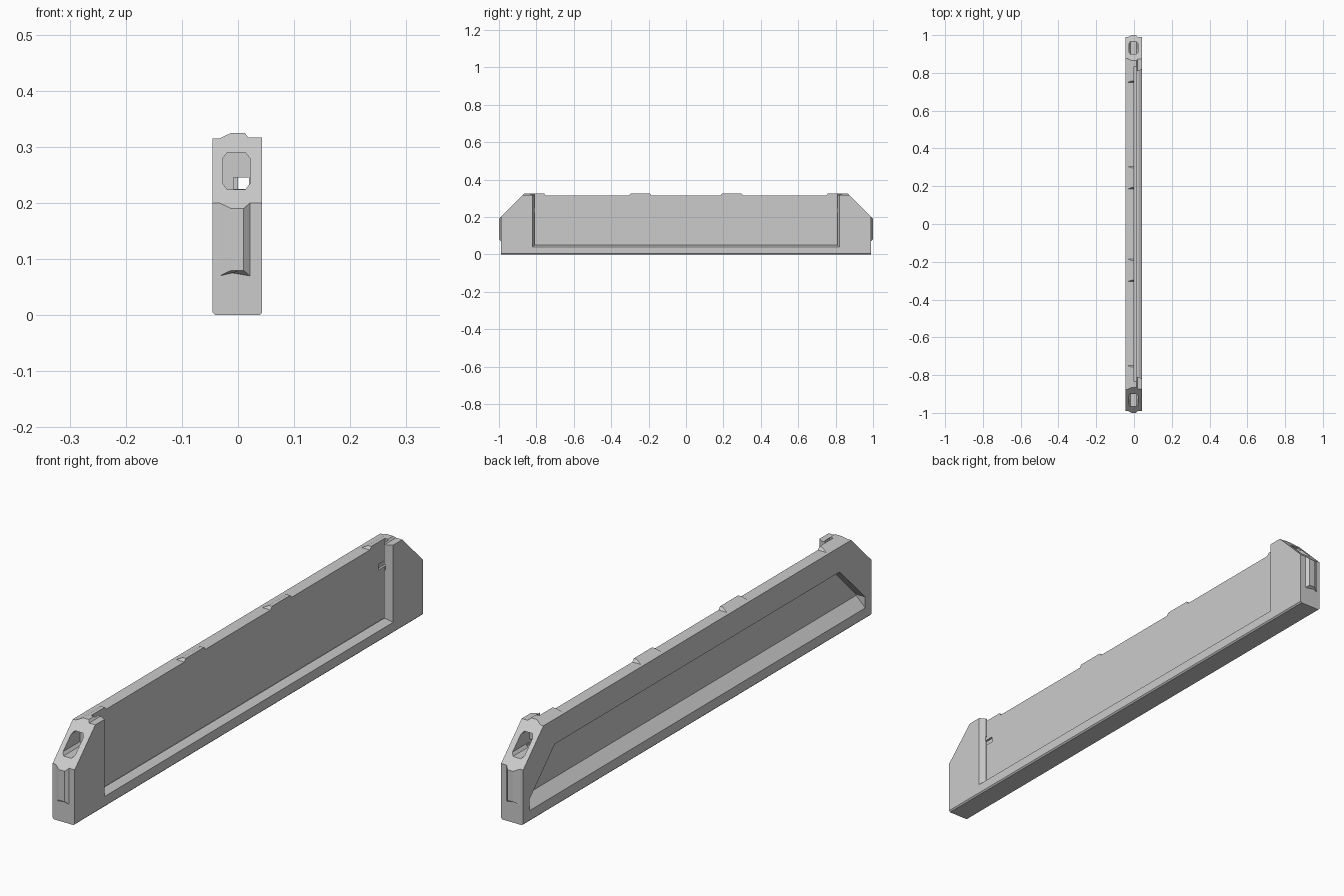
import bpy
import bmesh
from mathutils import Vector

old = bpy.data.objects.get("Cube")
if old:
    bpy.data.objects.remove(old, do_unlink=True)

grey = bpy.data.materials.new("plain_grey")
grey.use_nodes = True
COLOUR = (0.6, 0.6, 0.6, 1)
grey.diffuse_color = COLOUR
grey.node_tree.nodes["Principled BSDF"].inputs["Base Color"].default_value = COLOUR

# Each axis maps a 2D profile point and a depth to 3D
PLACE = {
    "x": lambda a, b, d: Vector((d, a, b)),
    "y": lambda a, b, d: Vector((a, d, b)),
    "z": lambda a, b, d: Vector((a, b, d)),
}


def prism(name, axis, near, far, start, end):
    """Loft between two matching profiles along an axis."""
    bm = bmesh.new()
    rings = [[bm.verts.new(PLACE[axis](a, b, d)) for a, b in pts]
             for pts, d in ((near, start), (far, end))]
    n = len(near)
    for i in range(n):
        j = (i + 1) % n
        bm.faces.new((rings[0][i], rings[0][j], rings[1][j], rings[1][i]))
    bm.faces.new(rings[0][::-1])
    bm.faces.new(rings[1])
    bmesh.ops.recalc_face_normals(bm, faces=bm.faces)
    mesh = bpy.data.meshes.new(name)
    bm.to_mesh(mesh)
    bm.free()
    mesh.materials.append(grey)
    obj = bpy.data.objects.new(name, mesh)
    bpy.context.collection.objects.link(obj)
    return obj


def rect(a0, b0, a1, b1):
    return [(a0, b0), (a1, b0), (a1, b1), (a0, b1)]


def combine(target, tool, operation="DIFFERENCE"):
    """Apply a boolean, then remove the helper."""
    tool.hide_render = True
    mod = target.modifiers.new("shape", "BOOLEAN")
    mod.operation = operation
    mod.solver = "EXACT"
    mod.object = tool
    bpy.context.view_layer.objects.active = target
    bpy.ops.object.modifier_apply(modifier=mod.name)
    bpy.data.objects.remove(tool, do_unlink=True)


# Long bar with chamfered base and ridged top
section = [(-0.04, 0), (0.038, 0), (0.043, 0.005), (0.043, 0.317),
           (0.018, 0.317), (0.012, 0.325), (-0.012, 0.325),
           (-0.033, 0.315), (-0.045, 0.315), (-0.045, 0.005)]
body = prism("bar_body", "y", section, section, -0.99, 0.99)

# Raised rib, sloped shoulder and slot at each end
for s in (-1, 1):
    rib = prism("end_rib", "z",
                [(-0.033, s * 0.97), (-0.033, s * 0.99), (-0.012, s), (0.01, s),
                 (0.021, s * 0.99), (0.021, s * 0.97)],
                [(-0.033, s * 0.97), (-0.033, s * 0.99), (-0.012, s), (0.01, s),
                 (0.021, s * 0.99), (0.021, s * 0.97)], 0.07, 0.25)
    for v in rib.data.vertices:
        if abs(v.co.y) > 0.995 and v.co.z < 0.1:
            v.co.z += 0.01
    combine(body, rib, "UNION")

    slope = [(s * 1.09, 0.1), (s * 1.09, 0.425), (s * 0.765, 0.425)]
    combine(body, prism("shoulder_cutter", "x", slope, slope, -0.1, 0.1))

    slot = [(-0.019, 0.224), (0.013, 0.224), (0.021, 0.234), (0.021, 0.28),
            (0.013, 0.29), (-0.019, 0.29), (-0.027, 0.28), (-0.027, 0.234)]
    combine(body, prism("slot_cutter", "y", slot, slot, s * 1.02, s * 0.86))

# Gaps between the raised top pads
for y0, y1 in ((-0.75, -0.305), (-0.185, 0.185), (0.305, 0.75)):
    gap_low = rect(-0.1, y0, 0.1, y1)
    gap_high = rect(-0.1, y0 - 0.012, 0.1, y1 + 0.012)
    combine(body, prism("gap_cutter", "z", gap_low, gap_high, 0.315, 0.33))

# Open-topped panel recess: opening, bevelled lip, undercut channel
combine(body, prism("opening_cutter", "x", rect(-0.81, 0.05, 0.81, 0.4),
                    rect(-0.81, 0.05, 0.81, 0.4), 0.006, 0.06))
combine(body, prism("lip_cutter", "x", rect(-0.81, 0.05, 0.81, 0.41),
                    rect(-0.822, 0.038, 0.822, 0.41), 0.025, 0.045))
combine(body, prism("channel_cutter", "x", rect(-0.835, 0.04, 0.835, 0.42),
                    rect(-0.835, 0.04, 0.835, 0.42), 0.0, 0.014))

# Small windows joining the slots to the recess
for s in (-1, 1):
    window = rect(-0.008, 0.2245, 0.02, 0.245)
    combine(body, prism("window_cutter", "y", window, window, s * 0.88, s * 0.8))

# Trapezoid recess on the other side, with a sloped lower ledge
outer = [(-0.955, 0.04), (0.955, 0.04), (0.955, 0.08),
         (0.81, 0.225), (-0.81, 0.225), (-0.955, 0.08)]
inner = [(-0.955, 0.076), (0.955, 0.076)] + outer[2:]
combine(body, prism("side_recess_cutter", "x", outer, inner, -0.0451, -0.009))

for poly in body.data.polygons:
    poly.use_smooth = False
    poly.material_index = 0
